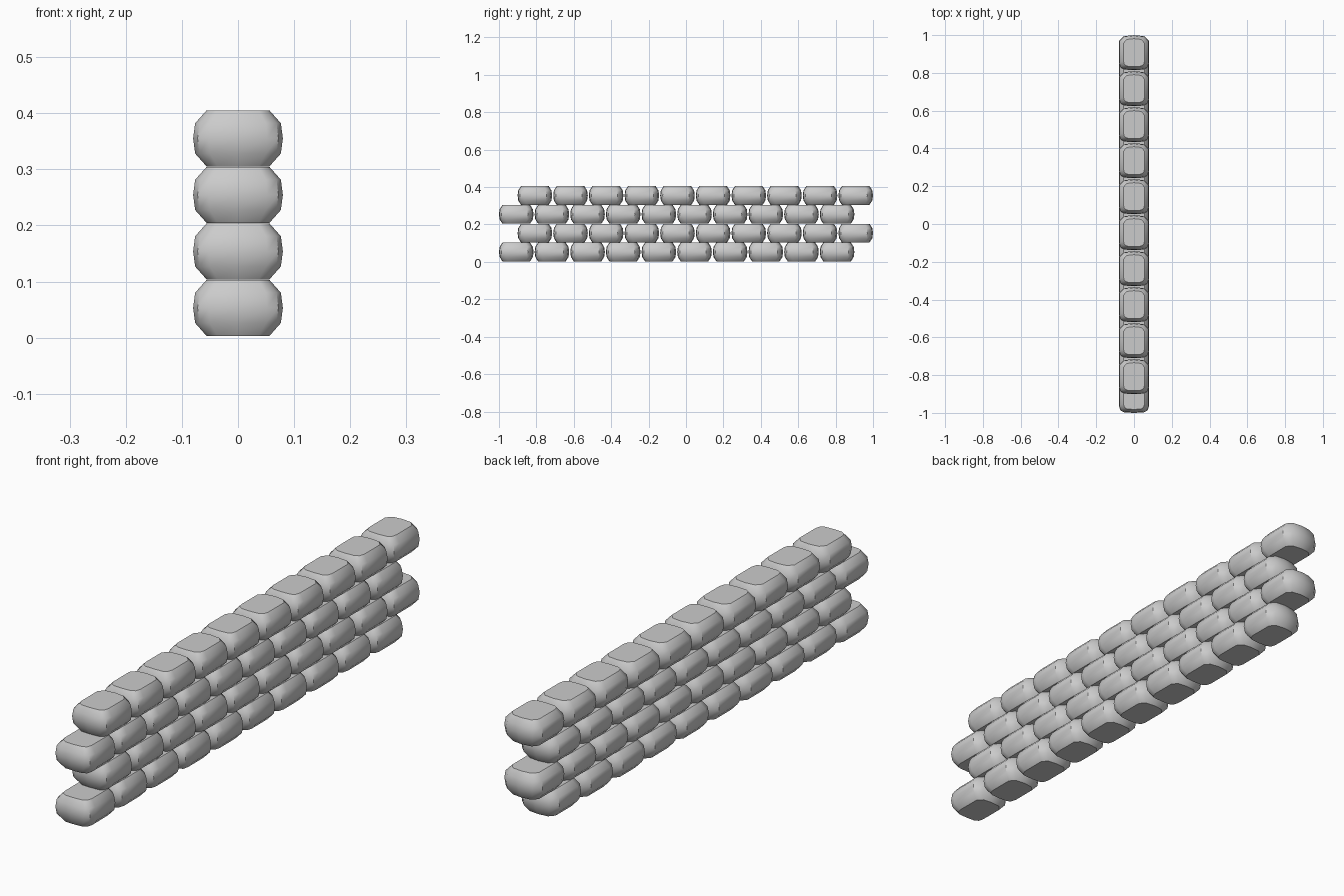
import bpy, bmesh, math

if "Cube" in bpy.data.objects:
    bpy.data.objects.remove(bpy.data.objects["Cube"])

PITCH_Y, PITCH_Z = 0.1906, 0.1007
ROWS, COLS = 4, 10

# plan outline of one stone: rounded front end, chamfered back end
half = [(0.0, -0.0925), (0.052, -0.09), (0.072, -0.079), (0.08, -0.055),
        (0.08, 0.062), (0.055, 0.087), (0.0, 0.0925)]
outline = half + [(-x, y) for x, y in reversed(half[1:-1])]

# height levels: (z, x scale, y scale)
levels = [(0.003, 0.70, 0.80), (0.026, 0.955, 0.96), (0.053, 1.0, 1.0),
          (0.080, 0.955, 0.96), (0.103, 0.70, 0.80)]


def stone_mesh():
    bm = bmesh.new()
    rings = [[bm.verts.new((x * sx, y * sy, z)) for x, y in outline]
             for z, sx, sy in levels]
    n = len(outline)
    for a, b in zip(rings, rings[1:]):
        for i in range(n):
            j = (i + 1) % n
            bm.faces.new((a[i], a[j], b[j], b[i]))
    bm.faces.new(list(reversed(rings[0])))
    bm.faces.new(rings[-1])
    bmesh.ops.recalc_face_normals(bm, faces=bm.faces)
    # smooth sides, crisp top, bottom and back chamfer
    for f in bm.faces:
        f.smooth = True
    for e in bm.edges:
        e.smooth = e.calc_face_angle(0) < math.radians(40)
    me = bpy.data.meshes.new("stone")
    bm.to_mesh(me)
    bm.free()
    return me


# staggered courses of stones
mesh = stone_mesh()
for r in range(ROWS):
    start = -0.9075 if r % 2 == 0 else -0.808
    for c in range(COLS):
        ob = bpy.data.objects.new(f"wall_stone_row{r + 1}_{c + 1}", mesh)
        ob.location = (0, start + c * PITCH_Y, r * PITCH_Z)
        bpy.context.collection.objects.link(ob)
